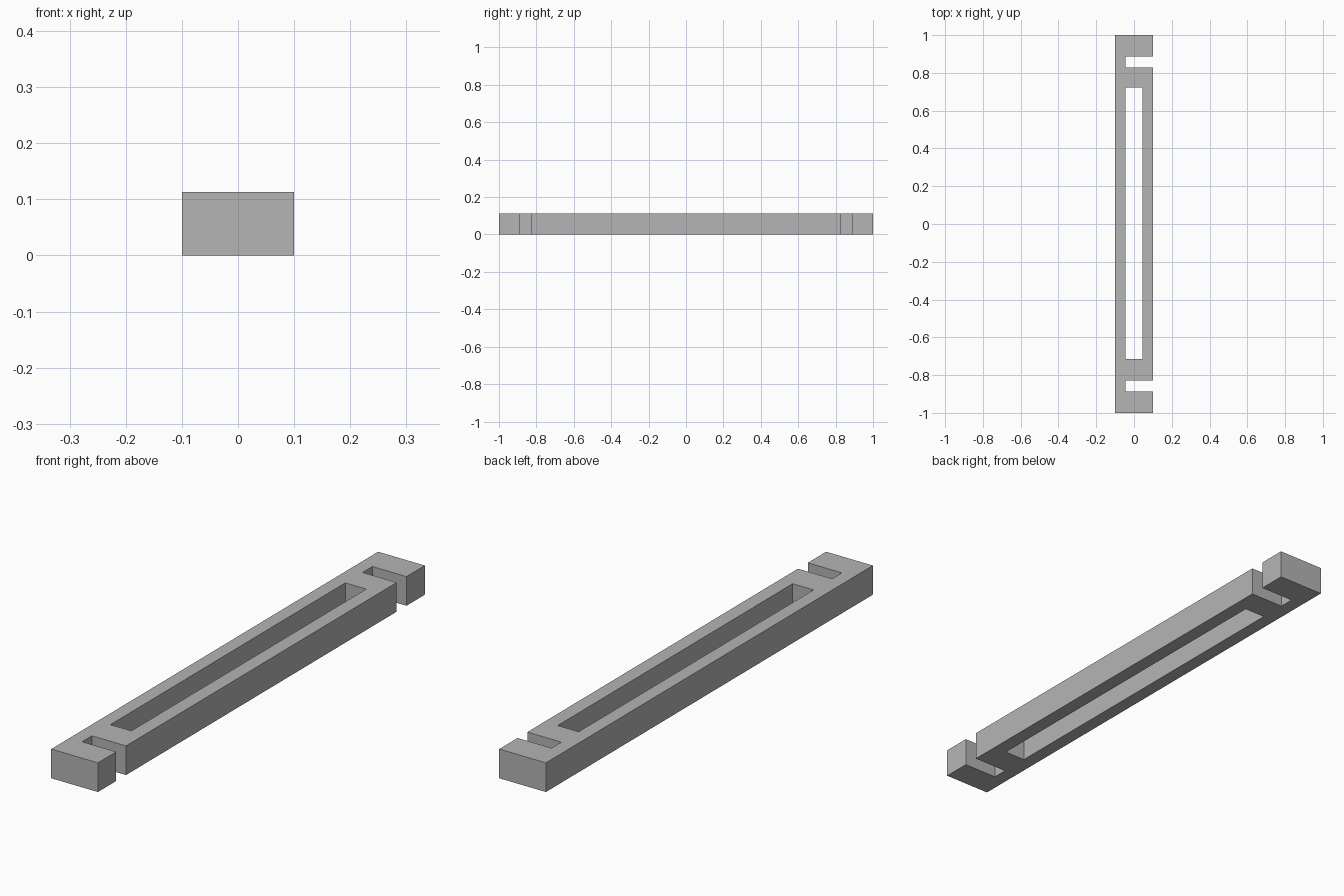
import bpy
from mathutils import Vector

default = bpy.data.objects.get("Cube")
if default:
    bpy.data.objects.remove(default, do_unlink=True)

HALF_WIDTH, HALF_LENGTH, HEIGHT = 0.1, 1.0, 0.113
WALL_X = 0.046              # inner face of the side rails
NOTCH_NEAR, NOTCH_FAR = 0.828, 0.888

grey = bpy.data.materials.new("plain grey")
grey.use_nodes = True
colour = (0.46, 0.46, 0.46, 1)
grey.diffuse_color = colour
grey.node_tree.nodes["Principled BSDF"].inputs["Base Color"].default_value = colour


def box(name, low, high):
    """Add a box between two opposite corners."""
    low, high = Vector(low), Vector(high)
    bpy.ops.mesh.primitive_cube_add(size=1)
    obj = bpy.context.object
    obj.name = name
    for v in obj.data.vertices:
        v.co = (low + high) / 2 + v.co * (high - low)
    obj.data.materials.append(grey)
    return obj


def cut(body, cutter):
    """Subtract the cutter from the body, then discard it."""
    mod = body.modifiers.new("cut", 'BOOLEAN')
    mod.operation = 'DIFFERENCE'
    mod.solver = 'EXACT'
    mod.object = cutter
    bpy.context.view_layer.objects.active = body
    bpy.ops.object.modifier_apply(modifier=mod.name)
    bpy.data.objects.remove(cutter, do_unlink=True)


# Solid bar
bar = box("slotted_bar", (-HALF_WIDTH, -HALF_LENGTH, 0), (HALF_WIDTH, HALF_LENGTH, HEIGHT))

# Long central slot, right through
cut(bar, box("slot_cutter", (-WALL_X, -0.715, -0.1), (WALL_X - 0.002, 0.722, 0.3)))

# Side notches near both ends, open towards the left
for side in (-1, 1):
    y0, y1 = sorted((side * NOTCH_NEAR, side * NOTCH_FAR))
    cut(bar, box("notch_cutter", (-WALL_X, y0, -0.1), (0.3, y1, 0.3)))
